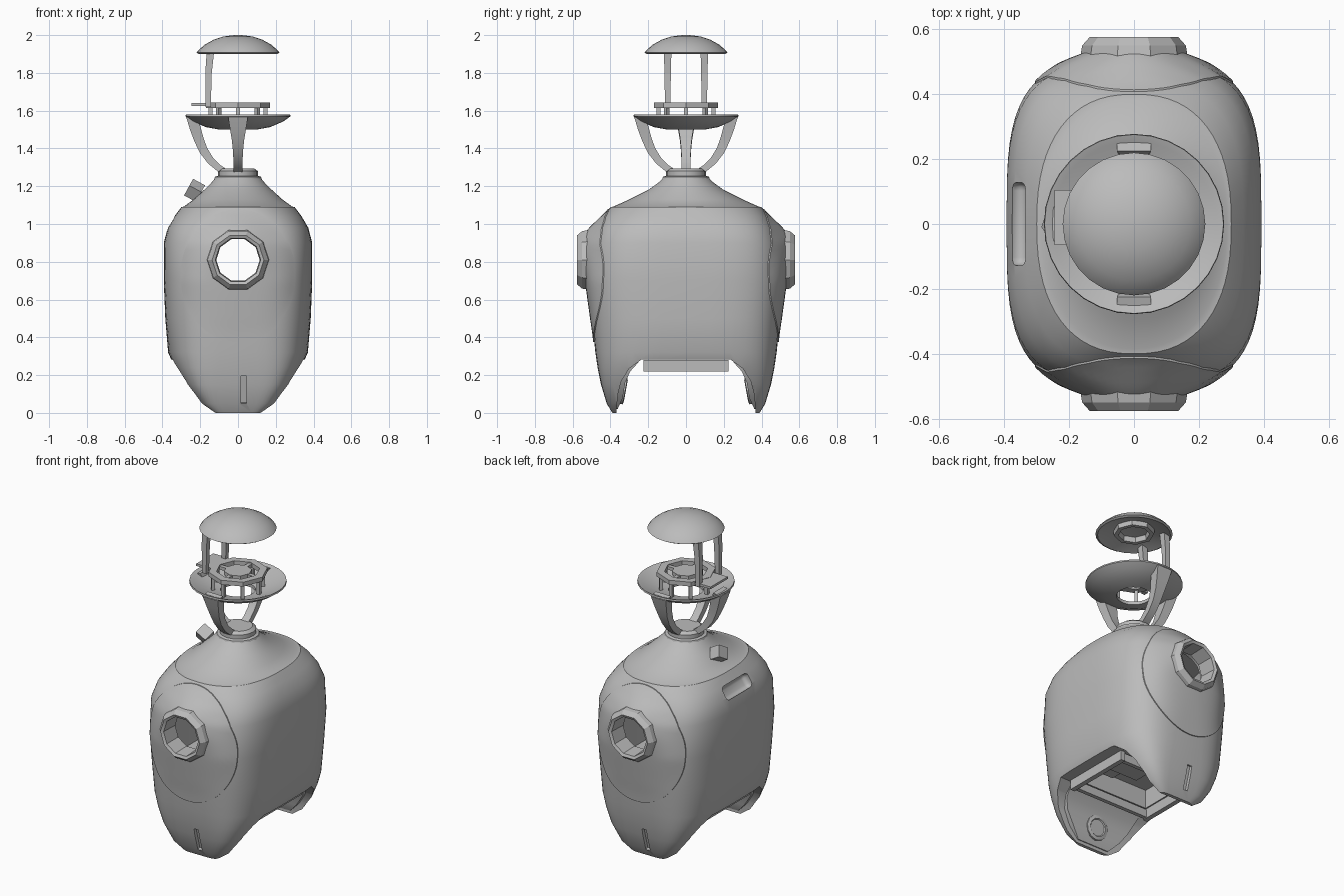
import bpy, bmesh, math
from mathutils import Vector, Matrix

old = bpy.data.objects.get("Cube")
if old:
    bpy.data.objects.remove(old, do_unlink=True)

grey = bpy.data.materials.new("warm_grey")
grey.use_nodes = True
COLOUR = (0.5, 0.5, 0.5, 1)
grey.diffuse_color = COLOUR
grey.node_tree.nodes["Principled BSDF"].inputs["Base Color"].default_value = COLOUR


def finish(name, bm, angle=30):
    bmesh.ops.recalc_face_normals(bm, faces=bm.faces)
    mesh = bpy.data.meshes.new(name)
    bm.to_mesh(mesh)
    bm.free()
    mesh.materials.append(grey)
    ob = bpy.data.objects.new(name, mesh)
    bpy.context.collection.objects.link(ob)
    smooth(ob, angle)
    return ob


def smooth(ob, angle):
    bpy.ops.object.select_all(action="DESELECT")
    ob.select_set(True)
    bpy.context.view_layer.objects.active = ob
    if angle:
        bpy.ops.object.shade_smooth_by_angle(angle=math.radians(angle))


def loft(name, rings, caps=True, closed=False, angle=30):
    """Skin a list of equal-length closed rings of points."""
    bm = bmesh.new()
    rows = [[bm.verts.new(p) for p in ring] for ring in rings]
    pairs = list(zip(rows, rows[1:])) + ([(rows[-1], rows[0])] if closed else [])
    for a, b in pairs:
        for i in range(len(a)):
            j = (i + 1) % len(a)
            bm.faces.new((a[i], a[j], b[j], b[i]))
    if caps and not closed:
        bm.faces.new(rows[0])
        bm.faces.new(rows[-1])
    return finish(name, bm, angle)


def lathe(name, profile, n=32, closed=False, angle=30):
    return loft(name, [[(r * math.cos(math.tau * i / n), r * math.sin(math.tau * i / n), z)
                        for i in range(n)] for r, z in profile], True, closed, angle)


def box(name, centre, size, rot=None, bevel=0):
    bm = bmesh.new()
    bmesh.ops.create_cube(bm, size=1, matrix=Matrix.Diagonal((*size, 1)))
    if bevel:
        bmesh.ops.bevel(bm, geom=bm.edges[:], offset=bevel, segments=3, affect="EDGES", profile=0.5)
    bm.transform(Matrix.Translation(centre) @ (rot or Matrix()))
    return finish(name, bm)


def cut(target, cutter):
    mod = target.modifiers.new("cut", "BOOLEAN")
    mod.object, mod.operation, mod.solver = cutter, "DIFFERENCE", "EXACT"
    smooth(target, 0)
    bpy.ops.object.modifier_apply(modifier=mod.name)
    bpy.data.objects.remove(cutter, do_unlink=True)


# Hull sections: height, half width, half depth, squareness
SECTIONS = [(0, .14, .39, 7), (.05, .21, .42, 6), (.15, .285, .45, 4.8), (.24, .335, .468, 4),
            (.32, .37, .48, 3.5), (.5, .385, .497, 3.4), (.7, .393, .508, 3.5), (.9, .393, .495, 3.4),
            (.98, .372, .468, 3.2), (1.04, .337, .436, 2.9), (1.09, .3, .4, 2.4), (1.092, .287, .385, 2.2),
            (1.13, .235, .3, 2.1), (1.18, .18, .2, 2), (1.22, .14, .145, 2), (1.25, .115, .115, 2)]
HOLE_Z = 0.81


def section(z):
    for lo, hi in zip(SECTIONS, SECTIONS[1:]):
        if z <= hi[0]:
            t = (z - lo[0]) / (hi[0] - lo[0])
            return [p + (q - p) * t for p, q in zip(lo[1:], hi[1:])]
    return SECTIONS[-1][1:]


def hull_ring(z, scale=1, n=64):
    a, b, e = section(z)
    ring = []
    for i in range(n):
        c, s = math.cos(math.tau * i / n), math.sin(math.tau * i / n)
        ring.append((scale * a * math.copysign(abs(c) ** (2 / e), c),
                     scale * b * math.copysign(abs(s) ** (2 / e), s), z))
    return ring


def hull_depth(x, z):
    a, b, e = section(z)
    return b * max(0, 1 - (abs(x) / a) ** e) ** (1 / e)


# Hollow hull with an arch between the two feet
hull = loft("hull", [hull_ring(s[0]) for s in SECTIONS])
cut(hull, loft("cavity", [hull_ring(z, .86) for z in (.46, .6, .75, .9, 1.0)]))
half_arch = [(.37, -.1), (.368, .02), (.36, .1), (.342, .17), (.3, .235), (.235, .283)]
arch = half_arch + [(-y, z) for y, z in reversed(half_arch)]
cut(hull, loft("arch", [[(x, y, z) for y, z in arch] for x in (-.6, .6)]))
cut(hull, box("belly_recess", (0, 0, .3), (.5, .39, .2)))
tunnel = lathe("tunnel", [(.14, -.7), (.14, .7)], 20)
tunnel.data.transform(Matrix.Translation((0, 0, HOLE_Z)) @ Matrix.Rotation(math.pi / 2, 4, "X"))
cut(hull, tunnel)
cut(hull, box("side_slot", (-.365, 0, 1.01), (.1, .255, .085), Matrix.Rotation(.6, 4, "Y"), .025))
for side in (-1, 1):
    cut(hull, box("foot_slit", (-side * .03, side * .445, .12), (.03, .05, .15),
                  Matrix.Rotation(-side * .28, 4, "X")))
smooth(hull, 30)


# Flared oval plates and port rings, front and back
def oval_plate(name, side, n=64, steps=8):
    rings = []
    for k in range(-1, steps + 1):
        t = max(k, 0) / steps
        ring = []
        for i in range(n):
            c, s = math.cos(math.tau * i / n), math.sin(math.tau * i / n)
            x = .305 * c * (1 - t) + .15 * c * t
            z = (.727 + .352 * s) * (1 - t) + (HOLE_Z + .15 * s) * t
            base = hull_depth(x, z) + (-.015 if k < 0 else .006)
            ring.append((x, side * (base + (.53 - base) * t ** 2), z))
        rings.append(ring)
    loft(name, rings, caps=False)


PORT = [(.145, .46), (.165, .52), (.16, .55), (.137, .576), (.12, .568), (.115, .46)]
LINER = [(.02, .11, .362), (.08, .17, .335), (.16, .225, .322), (.22, .25, .295), (.27, .26, .25)]
for label, side in (("front", -1), ("back", 1)):
    oval_plate(label + "_plate", side)
    port = lathe(label + "_port_ring", PORT, 10, closed=True, angle=20)
    port.data.transform(Matrix.Translation((0, 0, HOLE_Z)) @ Matrix.Rotation(-side * math.pi / 2, 4, "X"))
    # Raised liner inside each foot, with a round boss
    loft(label + "_foot_liner", [[(-w, side * y, z), (w, side * y, z), (w, side * .38, z), (-w, side * .38, z)]
                                 for z, w, y in LINER])
    boss = lathe(label + "_foot_boss", [(.075, -.02), (.075, .006), (.055, .01), (.05, .004)], 12)
    boss.data.transform(Matrix.Translation((0, side * .328, .12)) @ Matrix.Rotation(side * 1.75, 4, "X"))
    box(label + "_belly_rail", (0, side * .205, .25), (.56, .025, .05))

# Belly frame and inner blocks
for label, side in (("right", -1), ("left", 1)):
    box(label + "_belly_rail", (side * .27, 0, .25), (.03, .45, .06))
box("belly_block", (.04, .03, .37), (.2, .16, .08))
box("belly_small_block", (.1, -.08, .37), (.1, .1, .06))

# Shoulder spike and neck
box("shoulder_spike", (-.23, 0, 1.178), (.072, .072, .072),
    Matrix.Rotation(.5, 4, "Y") @ Matrix.Rotation(.6, 4, "X"))
lathe("neck_collar", [(.13, 1.225), (.122, 1.25), (.105, 1.255), (.105, 1.28), (.085, 1.295), (.05, 1.295)], 16)

# Three curved arms holding the bowl: radius, height, half width, thickness, lean from vertical
ARM = [(.06, 1.272, .025, .03, 1.1), (.1, 1.295, .024, .035, .95), (.145, 1.335, .024, .04, .8),
       (.183, 1.39, .026, .046, .55), (.208, 1.45, .032, .052, .4), (.227, 1.51, .042, .058, .3),
       (.25, 1.572, .052, .05, .25)]


def arm(name, turn):
    rings = []
    for r, z, w, t, lean in ARM:
        u = Vector((math.cos(lean), 0, -math.sin(lean))) * t / 2
        rings.append([Vector((r, y, z)) + sgn * u for y, sgn in ((-w, 1), (w, 1), (w, -1), (-w, -1))])
    ob = loft(name, rings, angle=35)
    ob.data.transform(Matrix.Rotation(turn, 4, "Z"))


for label, turn in (("back", 90), ("right", 180), ("front", 270)):
    arm(label + "_arm", math.radians(turn))

# Shallow bowl with an open centre
lathe("bowl", [(.1, 1.5), (.17, 1.513), (.24, 1.543), (.278, 1.57), (.276, 1.58),
               (.255, 1.573), (.17, 1.533), (.1, 1.52)], 32, closed=True)

# Lantern deck: octagonal frame, grid bars and short posts
lathe("deck_frame", [(.17, 1.615), (.17, 1.642), (.125, 1.642), (.125, 1.615)], 8, closed=True, angle=0)
lathe("deck_hub", [(.08, 1.615), (.08, 1.64)], 8, angle=0)
box("deck_wing", (-.19, .02, 1.633), (.11, .17, .014))
for i in range(8):
    a = math.tau * i / 8
    p = Vector((math.cos(a), math.sin(a), 0))
    box("deck_post_%d" % (i + 1), p * .145 + Vector((0, 0, 1.575)), (.02, .02, .09), Matrix.Rotation(a, 4, "Z"))
    if i % 2 == 0:
        box("deck_bar_%d" % (i // 2 + 1), p * .105 + Vector((0, 0, 1.627)), (.07, .025, .02),
            Matrix.Rotation(a, 4, "Z"))

# Two uprights carrying the domed cap
for label, side in (("front", -1), ("back", 1)):
    loft(label + "_upright", [[(x + dx * w, side * .097 + dy * w, z)
                               for dx, dy in ((-1, -1), (1, -1), (1, 1), (-1, 1))]
                              for x, z, w in ((-.158, 1.62, .014), (-.156, 1.8, .017), (-.145, 1.925, .02))],
         angle=0)
lathe("cap", [(.1, 1.935), (.208, 1.9), (.22, 1.907), (.207, 1.923), (.175, 1.95), (.13, 1.975),
              (.08, 1.992), (.03, 1.999), (.005, 2)], 28)
lathe("cap_under_ring", [(.12, 1.94), (.115, 1.903), (.09, 1.903), (.085, 1.94)], 8, closed=True, angle=0)
